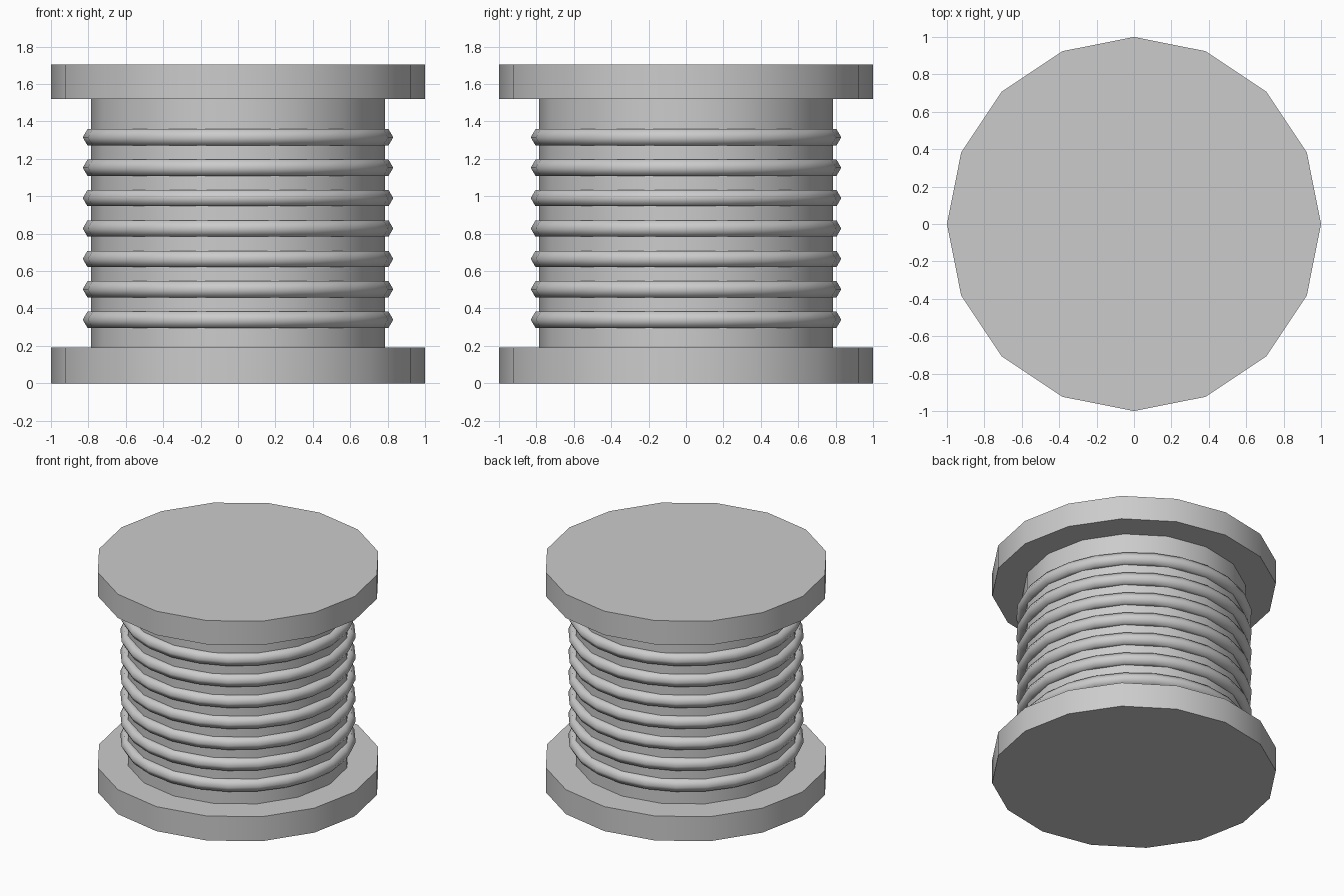
import bpy, bmesh, math
from mathutils import Matrix

cube = bpy.data.objects.get("Cube")
if cube:
    bpy.data.objects.remove(cube, do_unlink=True)

grey = bpy.data.materials.new("plain grey")
grey.use_nodes = True
grey.diffuse_color = (0.6, 0.6, 0.6, 1)
grey.node_tree.nodes["Principled BSDF"].inputs["Base Color"].default_value = (0.6, 0.6, 0.6, 1)


def finish(obj):
    """Assign the colour and shade smooth, keeping rims sharp."""
    obj.data.materials.clear()
    obj.data.materials.append(grey)
    bpy.ops.object.select_all(action='DESELECT')
    obj.select_set(True)
    bpy.context.view_layer.objects.active = obj
    bpy.ops.object.shade_smooth_by_angle(angle=math.radians(65))


def disc(name, radius, bottom, top):
    """Sixteen-sided cylinder with a corner on each axis."""
    bm = bmesh.new()
    bmesh.ops.create_cone(bm, cap_ends=True, segments=16, radius1=radius,
                          radius2=radius, depth=top - bottom,
                          matrix=Matrix.Translation((0, 0, (top + bottom) / 2)))
    mesh = bpy.data.meshes.new(name)
    bm.to_mesh(mesh)
    bm.free()
    obj = bpy.data.objects.new(name, mesh)
    bpy.context.collection.objects.link(obj)
    finish(obj)


# Spool body
disc("bottom_flange", 1.0, 0, 0.19)
disc("core", 0.785, 0.19, 1.52)
disc("top_flange", 1.0, 1.52, 1.705)

# Evenly spaced coils with a six-sided section
for i in range(7):
    bpy.ops.mesh.primitive_torus_add(major_radius=0.78, minor_radius=0.05,
                                     major_segments=24, minor_segments=6,
                                     location=(0, 0, 0.34 + i * 0.1625))
    coil = bpy.context.object
    coil.name = f"coil_{i + 1}"
    finish(coil)
